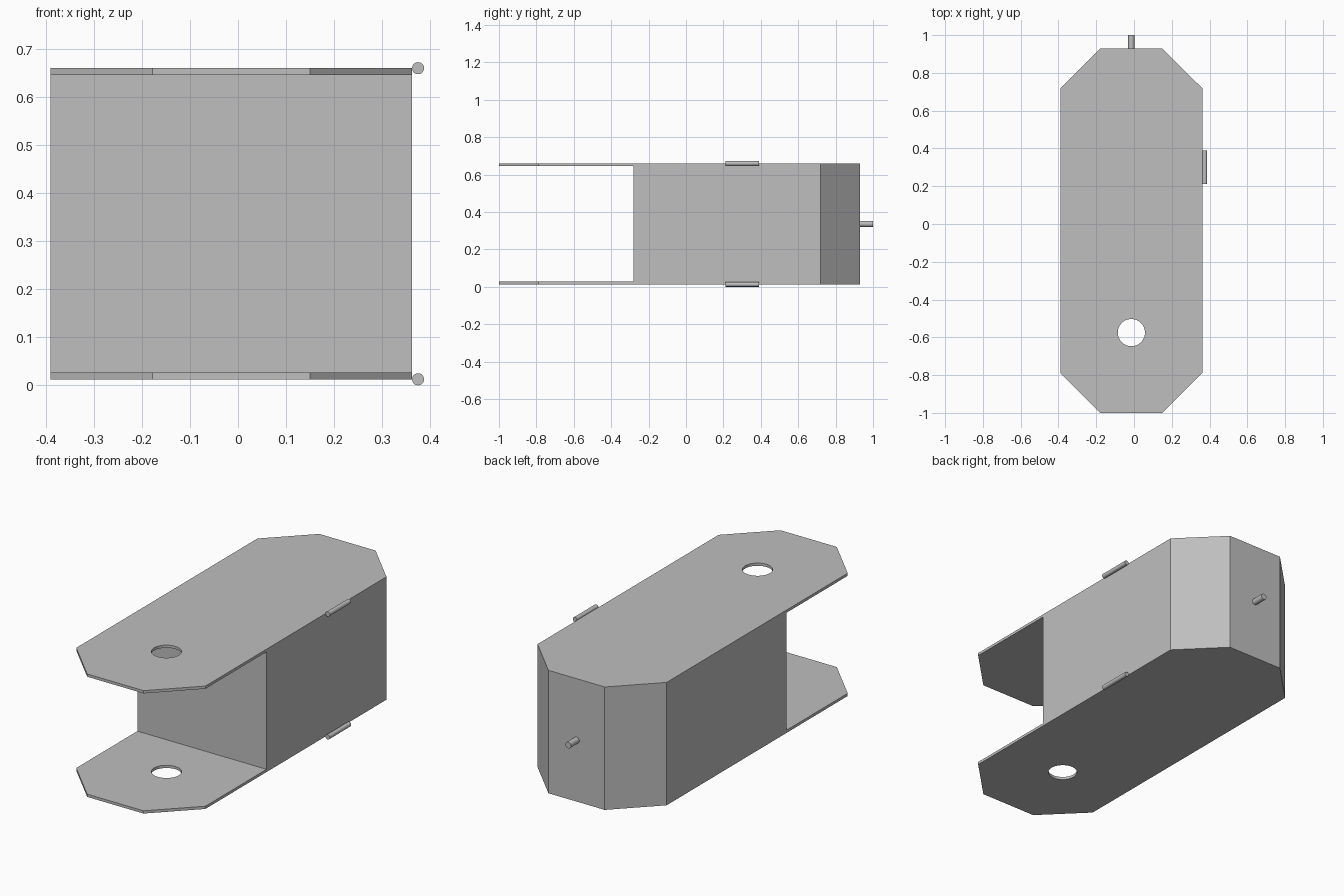
import bpy
import bmesh
from math import pi

if "Cube" in bpy.data.objects:
    bpy.data.objects.remove(bpy.data.objects["Cube"], do_unlink=True)

grey = bpy.data.materials.new("light grey")
grey.use_nodes = True
colour = (0.52, 0.52, 0.52, 1)
grey.diffuse_color = colour
grey.node_tree.nodes["Principled BSDF"].inputs["Base Color"].default_value = colour

LEFT, RIGHT, FRONT, BACK = -0.39, 0.362, -1.0, 0.93
BOTTOM, TOP, PLATE, CUT = 0.0125, 0.6595, 0.0145, 0.212
MID_X, MID_Z = (LEFT + RIGHT) / 2, (BOTTOM + TOP) / 2


def cylinder(name, radius, depth, location, rotation=(0, 0, 0), sides=32):
    bpy.ops.mesh.primitive_cylinder_add(vertices=sides, radius=radius, depth=depth,
                                        location=location, rotation=rotation)
    obj = bpy.context.object
    obj.name = name
    obj.data.materials.append(grey)
    bpy.ops.object.shade_smooth_by_angle()
    return obj


def cut(target, cutter):
    mod = target.modifiers.new("cut", "BOOLEAN")
    mod.operation, mod.solver, mod.object = "DIFFERENCE", "EXACT", cutter
    bpy.ops.object.select_all(action="DESELECT")
    bpy.context.view_layer.objects.active = target
    target.select_set(True)
    bpy.ops.object.modifier_apply(modifier=mod.name)
    bpy.data.objects.remove(cutter, do_unlink=True)


# Housing: long octagonal prism
outline = [(LEFT + CUT, FRONT), (RIGHT - CUT, FRONT),
           (RIGHT, FRONT + CUT), (RIGHT, BACK - CUT),
           (RIGHT - CUT, BACK), (LEFT + CUT, BACK),
           (LEFT, BACK - CUT), (LEFT, FRONT + CUT)]
bm = bmesh.new()
base = bm.faces.new([bm.verts.new((x, y, BOTTOM)) for x, y in outline])
top = bmesh.ops.extrude_face_region(bm, geom=[base])["geom"]
bmesh.ops.translate(bm, vec=(0, 0, TOP - BOTTOM),
                    verts=[g for g in top if isinstance(g, bmesh.types.BMVert)])
bmesh.ops.recalc_face_normals(bm, faces=bm.faces)
mesh = bpy.data.meshes.new("housing")
bm.to_mesh(mesh)
bm.free()
housing = bpy.data.objects.new("housing", mesh)
bpy.context.collection.objects.link(housing)
mesh.materials.append(grey)

# Open front slot, leaving an upper and a lower plate
slot_back = -0.28
bpy.ops.mesh.primitive_cube_add(size=1, location=(MID_X, slot_back - 0.5, MID_Z))
slot = bpy.context.object
slot.scale = (2, 1, TOP - BOTTOM - 2 * PLATE)
slot.data.materials.append(grey)
bpy.context.view_layer.update()
cut(housing, slot)

# Pivot hole through both plates
cut(housing, cylinder("hole_cutter", 0.072, 2, (MID_X, -0.575, MID_Z), sides=48))
bpy.ops.object.shade_smooth_by_angle()

# Hinge rods along the upper and lower left edges
for name, z in (("lower_hinge_rod", BOTTOM), ("upper_hinge_rod", TOP)):
    cylinder(name, 0.0125, 0.178, (RIGHT + 0.0125, 0.3, z), (pi / 2, 0, 0))

# Small pin on the back face
cylinder("back_pin", 0.0165, 0.08, (MID_X, 0.96, MID_Z), (pi / 2, 0, 0))
